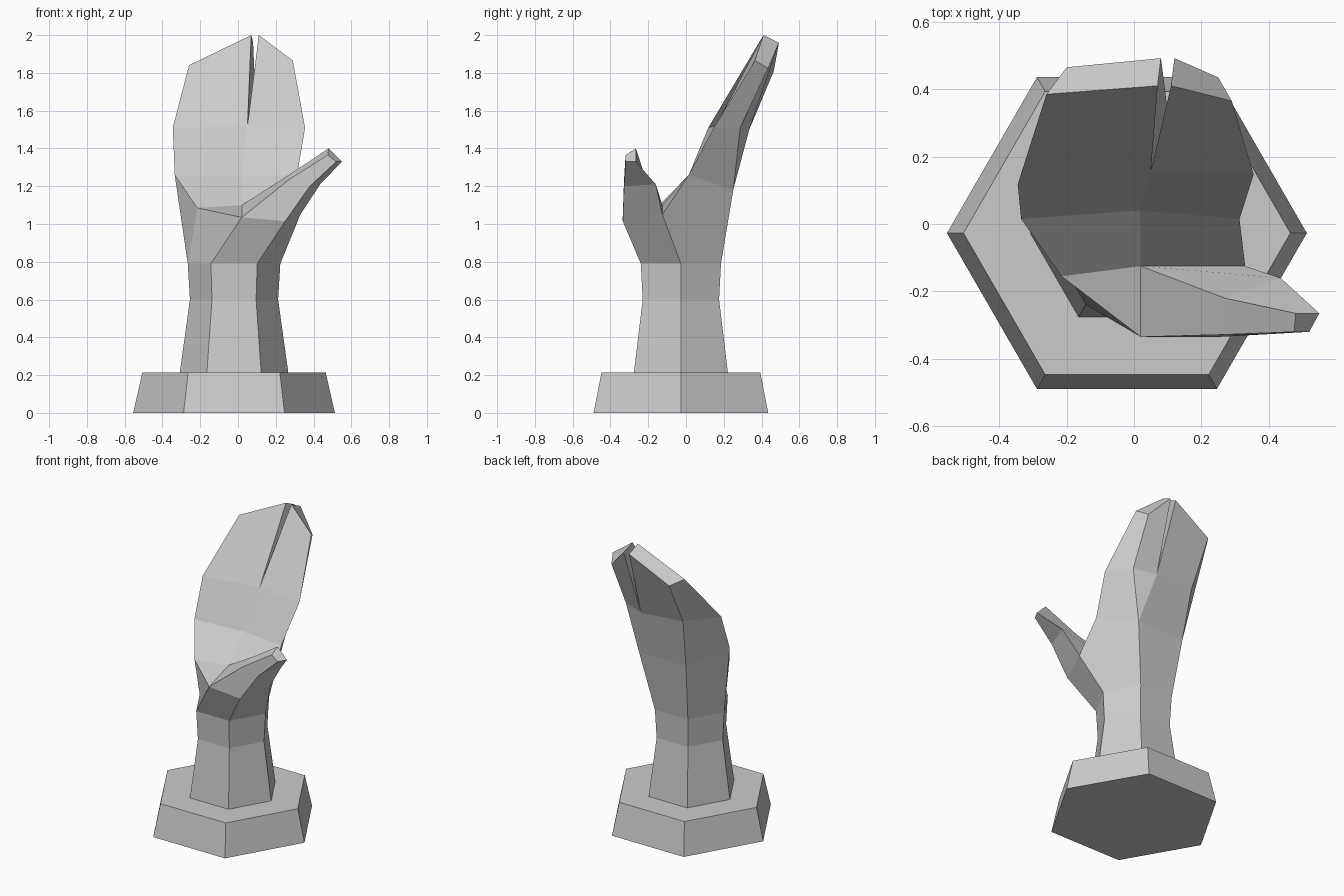
import bpy, bmesh
from math import cos, sin, tau

old = bpy.data.objects.get("Cube")
if old:
    bpy.data.objects.remove(old, do_unlink=True)

# One plain grey for the whole sculpture
grey = bpy.data.materials.new("plain_grey")
grey.use_nodes = True
colour = (0.6, 0.6, 0.6, 1)
grey.diffuse_color = colour
grey.node_tree.nodes["Principled BSDF"].inputs["Base Color"].default_value = colour


def hexagon(bm, radius, z):
    """Six vertices, counter-clockwise from +x, around the stand's axis."""
    return [bm.verts.new((radius * cos(tau * i / 6) - 0.021,
                          radius * sin(tau * i / 6) - 0.027, z)) for i in range(6)]


def bridge(bm, low, high):
    """Quads between two closed rings of equal length."""
    n = len(low)
    for i in range(n):
        j = (i + 1) % n
        bm.faces.new((low[i], low[j], high[j], high[i]))


def finish(bm, name):
    bmesh.ops.recalc_face_normals(bm, faces=bm.faces)
    mesh = bpy.data.meshes.new(name)
    bm.to_mesh(mesh)
    bm.free()
    mesh.materials.append(grey)
    bpy.context.collection.objects.link(bpy.data.objects.new(name, mesh))


# Tapered hexagonal stand
bm = bmesh.new()
bottom, top = hexagon(bm, 0.534, 0), hexagon(bm, 0.485, 0.215)
bridge(bm, bottom, top)
bm.faces.new(bottom)
bm.faces.new(top)
finish(bm, "stand")

# Forearm: hexagonal rings narrowing towards the wrist
bm = bmesh.new()
foot = hexagon(bm, 0.287, 0.215)
waist = hexagon(bm, 0.2335, 0.6)
wrist = hexagon(bm, 0.245, 0.79)
bridge(bm, foot, waist)
bridge(bm, waist, wrist)
bm.faces.new(foot)
wrist_left, wrist_back_l, wrist_back_r, wrist_right, wrist_front_r, wrist_front_l = wrist


def points(*coords):
    return [bm.verts.new(co) for co in coords]


def face(*verts):
    bm.faces.new(verts)


# Thumb: root, middle and tip rings (inner, outer, lower, upper)
root = points((0.02, -0.125, 1.1), (0.33, -0.125, 1.05),
              (0.25, -0.335, 1.015), (0.02, -0.335, 1.035))
middle = points((0.27, -0.22, 1.26), (0.435, -0.16, 1.21),
                (0.38, -0.328, 1.2), (0.27, -0.328, 1.235))
tip = points((0.48, -0.265, 1.4), (0.55, -0.265, 1.33),
             (0.52, -0.32, 1.33), (0.475, -0.32, 1.365))
bridge(bm, root, middle)
bridge(bm, middle, tip)
face(*tip)
root_in, root_out, root_low, root_up = root

# Palm and knuckle outlines
heel, = points((-0.215, -0.155, 1.085))
palm_r, palm_mid, palm_l, hand_back_l, hand_back_r = points(
    (-0.335, 0.015, 1.26), (0.018, 0.04, 1.26), (0.313, 0.015, 1.26),
    (0.173, 0.25, 1.18), (-0.175, 0.25, 1.18))
side_r, crotch, side_l, knuckle_l, crotch_back, knuckle_r = points(
    (-0.345, 0.118, 1.51), (0.05, 0.158, 1.52), (0.355, 0.147, 1.51),
    (0.247, 0.287, 1.51), (0.1, 0.335, 1.5), (-0.195, 0.31, 1.51))

# Wrist to hand
face(wrist_front_r, wrist_front_l, root_low, root_up)
face(wrist_front_l, wrist_left, root_out, root_low)
face(wrist_right, wrist_front_r, root_up, heel)
face(wrist_right, heel, palm_r)
face(heel, root_up, root_in)
face(wrist_left, wrist_back_l, hand_back_l, palm_l, root_out)
face(wrist_back_l, wrist_back_r, hand_back_r, hand_back_l)
face(wrist_back_r, wrist_right, palm_r, hand_back_r)

# Palm, back of the hand and edges
face(heel, root_in, palm_mid, palm_r)
face(root_in, root_out, palm_l, palm_mid)
face(palm_r, palm_mid, crotch, side_r)
face(palm_mid, palm_l, side_l, crotch)
face(palm_l, hand_back_l, knuckle_l, side_l)
face(hand_back_l, crotch_back, knuckle_l)
face(hand_back_l, hand_back_r, knuckle_r, crotch_back)
face(hand_back_r, palm_r, side_r, knuckle_r)

# Two finger groups, split by a narrow wedge
right_tips = points((-0.26, 0.385, 1.84), (0.07, 0.41, 2.0),
                    (0.08, 0.492, 1.96), (-0.2, 0.465, 1.81))
left_tips = points((0.11, 0.41, 2.0), (0.29, 0.365, 1.865),
                   (0.25, 0.435, 1.825), (0.12, 0.492, 1.96))
bridge(bm, [side_r, crotch, crotch_back, knuckle_r], right_tips)
bridge(bm, [crotch, side_l, knuckle_l, crotch_back], left_tips)
face(*right_tips)
face(*left_tips)
finish(bm, "forearm_and_hand")
